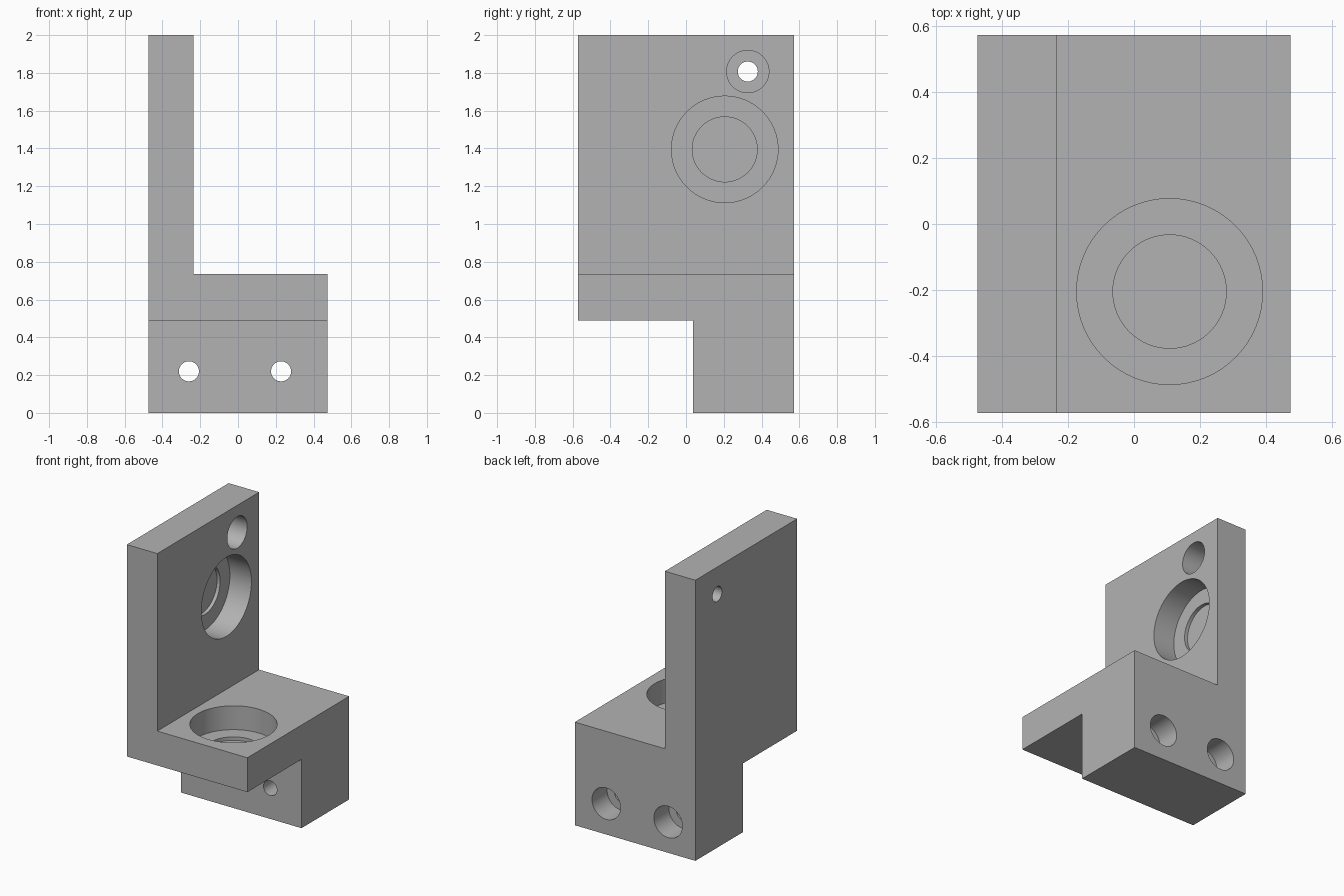
import bpy, bmesh
from math import pi
from mathutils import Matrix, Vector

cube = bpy.data.objects.get("Cube")
if cube:
    bpy.data.objects.remove(cube, do_unlink=True)

GREY = (0.45, 0.45, 0.45, 1)
mat = bpy.data.materials.new("plain grey")
mat.use_nodes = True
mat.diffuse_color = GREY
mat.node_tree.nodes["Principled BSDF"].inputs["Base Color"].default_value = GREY


def make_object(name, bm):
    bmesh.ops.recalc_face_normals(bm, faces=bm.faces)
    mesh = bpy.data.meshes.new(name)
    bm.to_mesh(mesh)
    bm.free()
    mesh.materials.append(mat)
    obj = bpy.data.objects.new(name, mesh)
    bpy.context.collection.objects.link(obj)
    return obj


def cut(target, cutter):
    """Subtract the cutter, then discard it."""
    cutter.hide_render = True
    mod = target.modifiers.new("cut", 'BOOLEAN')
    mod.operation = 'DIFFERENCE'
    mod.solver = 'EXACT'
    mod.object = cutter
    bpy.context.view_layer.objects.active = target
    bpy.ops.object.modifier_apply(modifier=mod.name)
    bpy.data.objects.remove(cutter, do_unlink=True)


def drill(target, mouth, inward, radius, depth):
    """Round hole from a point on a surface, going inward."""
    inward = Vector(inward)
    lip = 0.05
    centre = Vector(mouth) + inward * (depth - lip) / 2
    turn = inward.to_track_quat('Z', 'Y').to_matrix().to_4x4()
    bm = bmesh.new()
    bmesh.ops.create_cone(bm, cap_ends=True, segments=64, radius1=radius,
                          radius2=radius, depth=depth + lip,
                          matrix=Matrix.Translation(centre) @ turn)
    cut(target, make_object("drill_cutter", bm))


# Overall sizes
W, D, H = 0.475, 0.573, 2.0
WALL_X, SHELF_TOP, SHELF_BOTTOM, LEG_Y = -0.235, 0.735, 0.49, 0.037
BIG, SEAT, BORE, PIN = 0.282, 0.172, 0.112, 0.053
DEPTH, SEAT_DEPTH = 0.17, 0.195

# L-shaped body: upright wall and thick base
bm = bmesh.new()
profile = [(-W, 0), (W, 0), (W, SHELF_TOP), (WALL_X, SHELF_TOP), (WALL_X, H), (-W, H)]
face = bm.faces.new([bm.verts.new((x, -D, z)) for x, z in profile])
swept = bmesh.ops.extrude_face_region(bm, geom=[face])["geom"]
bmesh.ops.translate(bm, vec=(0, 2 * D, 0),
                    verts=[v for v in swept if isinstance(v, bmesh.types.BMVert)])
bracket = make_object("bracket", bm)

# Step under the front, leaving the shelf and the rear leg
bm = bmesh.new()
bmesh.ops.create_cube(bm, size=2)
bmesh.ops.translate(bm, vec=(0, LEG_Y - 1, SHELF_BOTTOM - 1), verts=bm.verts)
cut(bracket, make_object("step_cutter", bm))

# Stepped blind pockets in the wall and the shelf
for mouth, inward in (((WALL_X, 0.205, 1.395), (-1, 0, 0)),
                      ((0.108, -0.205, SHELF_TOP), (0, 0, -1))):
    drill(bracket, mouth, inward, BIG, DEPTH)
    drill(bracket, mouth, inward, SEAT, SEAT_DEPTH)

# Counterbored through holes: one in the wall, two in the leg
for mouth, inward in (((WALL_X, 0.327, 1.807), (-1, 0, 0)),
                      ((-0.26, D, 0.22), (0, -1, 0)),
                      ((0.228, D, 0.22), (0, -1, 0))):
    drill(bracket, mouth, inward, BORE, DEPTH)
    drill(bracket, mouth, inward, PIN, 0.7 if inward[1] else 0.3)

# Smooth bores, sharp edges
bpy.ops.object.select_all(action='DESELECT')
bracket.select_set(True)
bpy.context.view_layer.objects.active = bracket
bpy.ops.object.shade_smooth_by_angle(angle=pi / 6)
